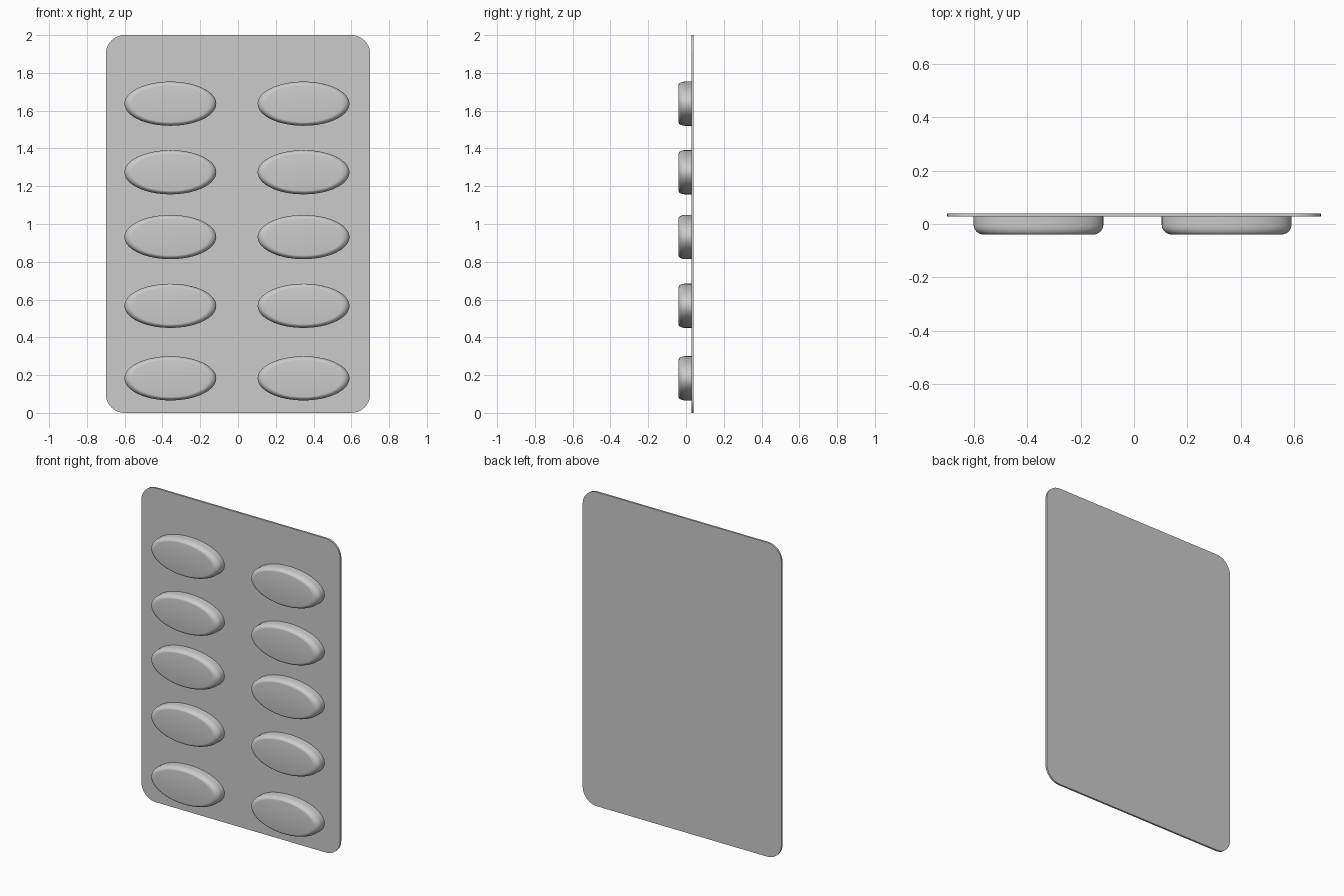
import bpy
import bmesh
from math import sin, cos, pi

cube = bpy.data.objects.get("Cube")
if cube:
    bpy.data.objects.remove(cube, do_unlink=True)

grey = bpy.data.materials.new("light grey")
grey.use_nodes = True
colour = (0.6, 0.6, 0.6, 1)
grey.diffuse_color = colour
grey.node_tree.nodes["Principled BSDF"].inputs["Base Color"].default_value = colour


def loft(name, rings):
    """Skin equal-sized rings of points and cap both ends."""
    bm = bmesh.new()
    loops = [[bm.verts.new(p) for p in ring] for ring in rings]
    n = len(loops[0])
    for a, b in zip(loops, loops[1:]):
        for i in range(n):
            j = (i + 1) % n
            bm.faces.new((a[i], a[j], b[j], b[i]))
    bm.faces.new(loops[0])
    bm.faces.new(loops[-1])
    bmesh.ops.recalc_face_normals(bm, faces=bm.faces)
    mesh = bpy.data.meshes.new(name)
    bm.to_mesh(mesh)
    bm.free()
    mesh.materials.append(grey)
    obj = bpy.data.objects.new(name, mesh)
    bpy.context.collection.objects.link(obj)
    bpy.ops.object.select_all(action='DESELECT')
    obj.select_set(True)
    bpy.context.view_layer.objects.active = obj
    bpy.ops.object.shade_smooth_by_angle(angle=pi / 5)
    return obj


# Backing sheet: thin rounded rectangle standing upright
HALF_W, HEIGHT, RADIUS, STEPS = 0.70, 2.0, 0.10, 10
FRONT, BACK = 0.028, 0.04
outline = []
for q, (sx, sz) in enumerate([(1, 1), (-1, 1), (-1, -1), (1, -1)]):
    for k in range(STEPS + 1):
        t = (q + k / STEPS) * pi / 2
        outline.append((sx * (HALF_W - RADIUS) + RADIUS * cos(t),
                        HEIGHT / 2 + sz * (HEIGHT / 2 - RADIUS) + RADIUS * sin(t)))
loft("backing_sheet", [[(x, y, z) for x, z in outline] for y in (FRONT, BACK)])

# Blister pockets: elliptical domes with a rounded rim and flat face
A, B, TIP, ROUND, SIDES = 0.243, 0.117, -0.04, 0.036, 64
profile = [(1.0, FRONT + 0.002)]
for k in range(9):
    t = k / 8 * pi / 2
    profile.append((1 - 0.165 * (1 - cos(t)), TIP + ROUND * (1 - sin(t))))


def pocket(name, cx, cz):
    rings = [[(cx + A * s * cos(2 * pi * i / SIDES), y,
               cz + B * s * sin(2 * pi * i / SIDES)) for i in range(SIDES)]
             for s, y in profile]
    loft(name, rings)


for side, cx in (("right", -0.358), ("left", 0.347)):
    for row, cz in enumerate((1.637, 1.274, 0.931, 0.567, 0.183)):
        pocket(f"pocket_{side}_{row + 1}", cx, cz)
